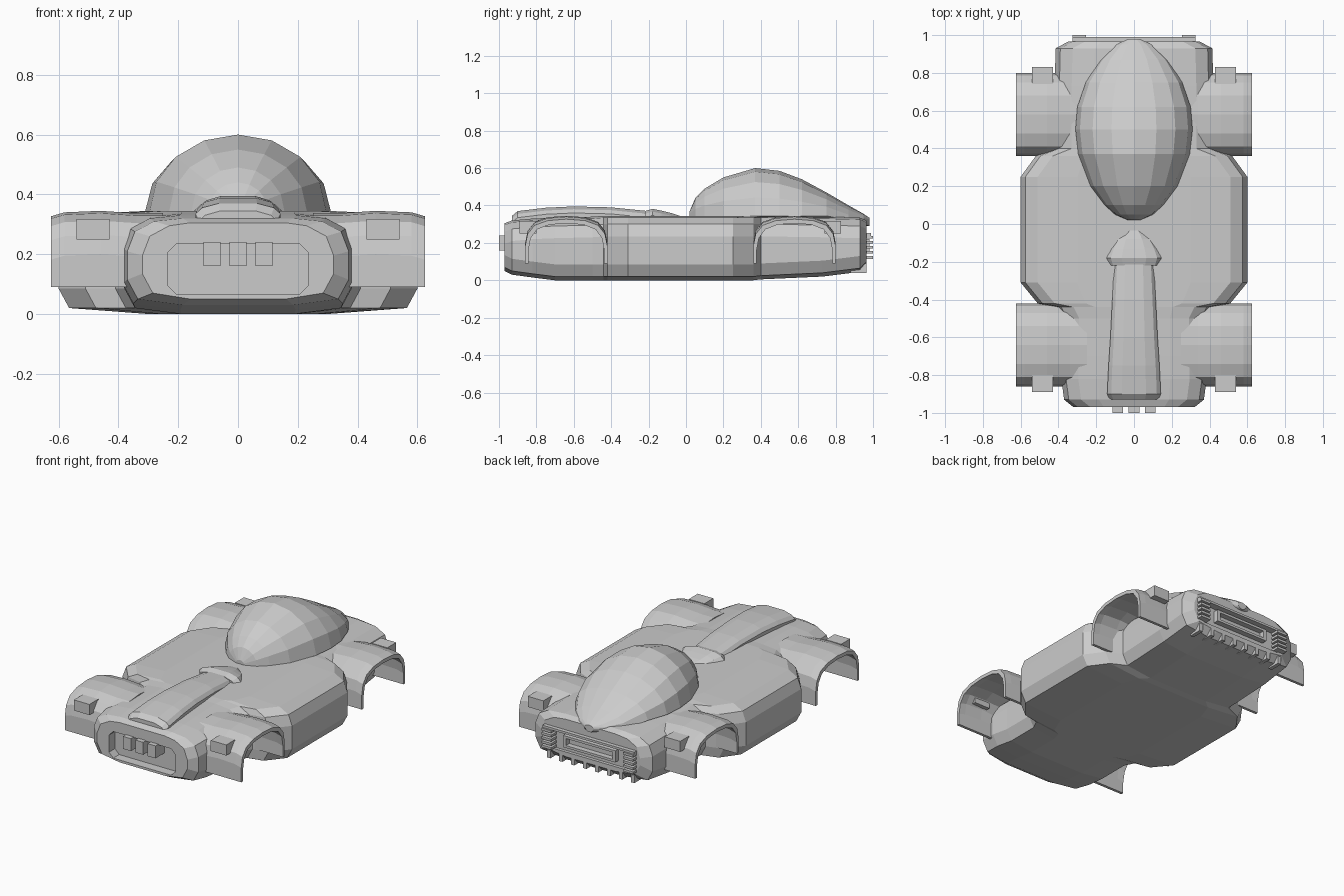
import bpy
import bmesh
import math

default_cube = bpy.data.objects.get("Cube")
if default_cube:
    bpy.data.objects.remove(default_cube, do_unlink=True)

# Single paint colour for the whole car
paint = bpy.data.materials.new("light_grey_paint")
paint.use_nodes = True
grey = (0.6, 0.6, 0.6, 1.0)
paint.diffuse_color = grey
paint.node_tree.nodes["Principled BSDF"].inputs["Base Color"].default_value = grey


def finish(name, bm):
    """Turn a bmesh into a named, flat shaded, painted object."""
    bmesh.ops.recalc_face_normals(bm, faces=bm.faces)
    mesh = bpy.data.meshes.new(name)
    bm.to_mesh(mesh)
    bm.free()
    mesh.materials.append(paint)
    obj = bpy.data.objects.new(name, mesh)
    bpy.context.scene.collection.objects.link(obj)
    return obj


def loft(name, rings):
    """Skin a row of closed rings that share one point count, with end caps."""
    bm = bmesh.new()
    rows = [[bm.verts.new(p) for p in ring] for ring in rings]
    count = len(rows[0])
    for near, far in zip(rows, rows[1:]):
        for i in range(count):
            j = (i + 1) % count
            bm.faces.new((near[i], near[j], far[j], far[i]))
    bm.faces.new(rows[0])
    bm.faces.new(rows[-1])
    return finish(name, bm)


def box(name, xs, ys, zs, bevel=0):
    """Box between two corners, with optionally cut corners along y."""
    bm = bmesh.new()
    bmesh.ops.create_cube(bm, size=1)
    for v in bm.verts:
        v.co = [span[int(c > 0)] for span, c in zip((xs, ys, zs), v.co)]
    if bevel:
        edges = [e for e in bm.edges
                 if abs(e.verts[0].co.y - e.verts[1].co.y) > 1e-4]
        bmesh.ops.bevel(bm, geom=edges, offset=bevel, segments=1, affect='EDGES')
    return finish(name, bm)


def symmetric(y, half):
    """Ring in the xz plane from the points of its left half."""
    left = [(x, y, z) for x, z in half]
    return left + [(-x, y, z) for x, z in reversed(half)]


def carve(target, cutter):
    """Cut a recess and drop the cutter."""
    mod = target.modifiers.new("recess", 'BOOLEAN')
    mod.operation = 'DIFFERENCE'
    mod.solver = 'EXACT'
    mod.object = cutter
    bpy.context.view_layer.objects.active = target
    bpy.ops.object.modifier_apply(modifier=mod.name)
    bpy.data.objects.remove(cutter, do_unlink=True)


# Main hull: y, half width, floor height, deck height
hull_stations = [
    (-.97, .32, .05, .305), (-.93, .37, .03, .32), (-.82, .385, .015, .33),
    (-.7, .38, 0, .335), (-.5, .38, 0, .34), (-.44, .41, 0, .345),
    (-.42, .51, 0, .345), (-.31, .6, 0, .345), (.25, .6, 0, .345),
    (.36, .52, 0, .345), (.4, .42, .005, .345), (.73, .42, .02, .34),
    (.93, .415, .045, .335), (.965, .35, .08, .32)]


def hull_ring(y, w, b, t):
    return symmetric(y, [(w * .5, b), (w - .035, b + .02), (w, b + .085),
                         (w, t - .11), (w - .025, t - .045),
                         (w - .09, t - .01), (w * .5, t)])


hull = loft("body_hull", [hull_ring(*s) for s in hull_stations])
carve(hull, box("nose_cutter", (-.235, .235), (-1.1, -.91), (.065, .235), .03))
carve(hull, box("tail_cutter", (-.3, .3), (.945, 1.1), (.11, .25), .02))

# Nose grille blocks
for i in (-1, 0, 1):
    box("nose_block", (i * .087 - .028, i * .087 + .028), (-1, -.9), (.16, .24))

# Canopy bubble: y, half width, top height
canopy_stations = [
    (.02, .03, .37), (.05, .10, .44), (.1, .155, .49), (.2, .23, .55),
    (.37, .295, .6), (.5, .31, .585), (.62, .3, .54), (.75, .255, .47),
    (.87, .18, .40), (.95, .095, .355), (.98, .03, .335)]
sides = 16


def canopy_ring(y, w, t):
    base = .345 if y < .8 else .32
    ring = []
    for i in range(sides):
        a = math.tau * i / sides
        height = t - base if math.sin(a) > 0 else .03
        ring.append((w * math.cos(a), y, base + height * math.sin(a)))
    return ring


loft("canopy", [canopy_ring(*s) for s in canopy_stations])


# Raised hood spine and the scoop behind it: y, half width, top height
def crown_ring(y, w, t):
    return symmetric(y, [(w, .29), (w, t - .035), (w * .85, t - .015), (w * .45, t)])


spine = [(-.93, .13, .345), (-.9, .142, .37), (-.75, .135, .388),
         (-.6, .125, .395), (-.4, .115, .39), (-.2, .105, .37)]
scoop = [(-.22, .13, .37), (-.18, .145, .382), (-.13, .125, .372),
         (-.08, .095, .36), (-.035, .05, .345)]
loft("hood_spine", [crown_ring(*s) for s in spine])
loft("hood_scoop", [crown_ring(*s) for s in scoop])

# Wheel arches: offset from the axle and height, from outer end to inner end
half_arch = [(.22, .09), (.22, .2), (.207, .265), (.17, .312), (.1, .337)]
arch = half_arch + [(0, .345)] + [(-d, z) for d, z in reversed(half_arch)]


def arch_ring(x, axle, end, drop):
    outer = [(x, axle + end * d, z - drop * (z > .1)) for d, z in arch]
    inner = [(x, axle + end * d * .92, z - (drop + .022) * (z > .1))
             for d, z in reversed(arch)]
    return outer + inner


for side in (-1, 1):
    for label, axle, end in (("front", -.64, -1), ("rear", .58, 1)):
        rings = [arch_ring(side * x, axle, end, drop) for x, drop in
                 ((.25, .008), (.34, .008), (.46, 0), (.58, .005), (.625, .018))]
        loft(label + "_fender", rings)
        # Lamp block on the outer end of the arch
        xs = sorted((side * .43, side * .54))
        ys = sorted((axle + end * .16, axle + end * .25))
        box(label + "_lamp", xs, ys, (.25, .318))

    # Stacked tail louvres
    xs = sorted((side * .255, side * .325))
    for i in range(5):
        z = .115 + i * .027
        box("tail_louvre", xs, (.94, 1), (z, z + .015))

    # Uprights of the tail slot
    xs = sorted((side * .165, side * .185))
    box("tail_slot_upright", xs, (.94, .98), (.145, .22))

# Rails of the tail slot and the bar above it
for z in (.145, .205):
    box("tail_slot_rail", (-.185, .185), (.94, .98), (z, z + .015))
box("tail_bar", (-.325, .325), (.94, .99), (.238, .252))

# Diffuser fins under the tail
for i in range(8):
    x = (i - 3.5) * .085
    box("diffuser_fin", (x - .012, x + .012), (.88, .965), (.04, .09))
